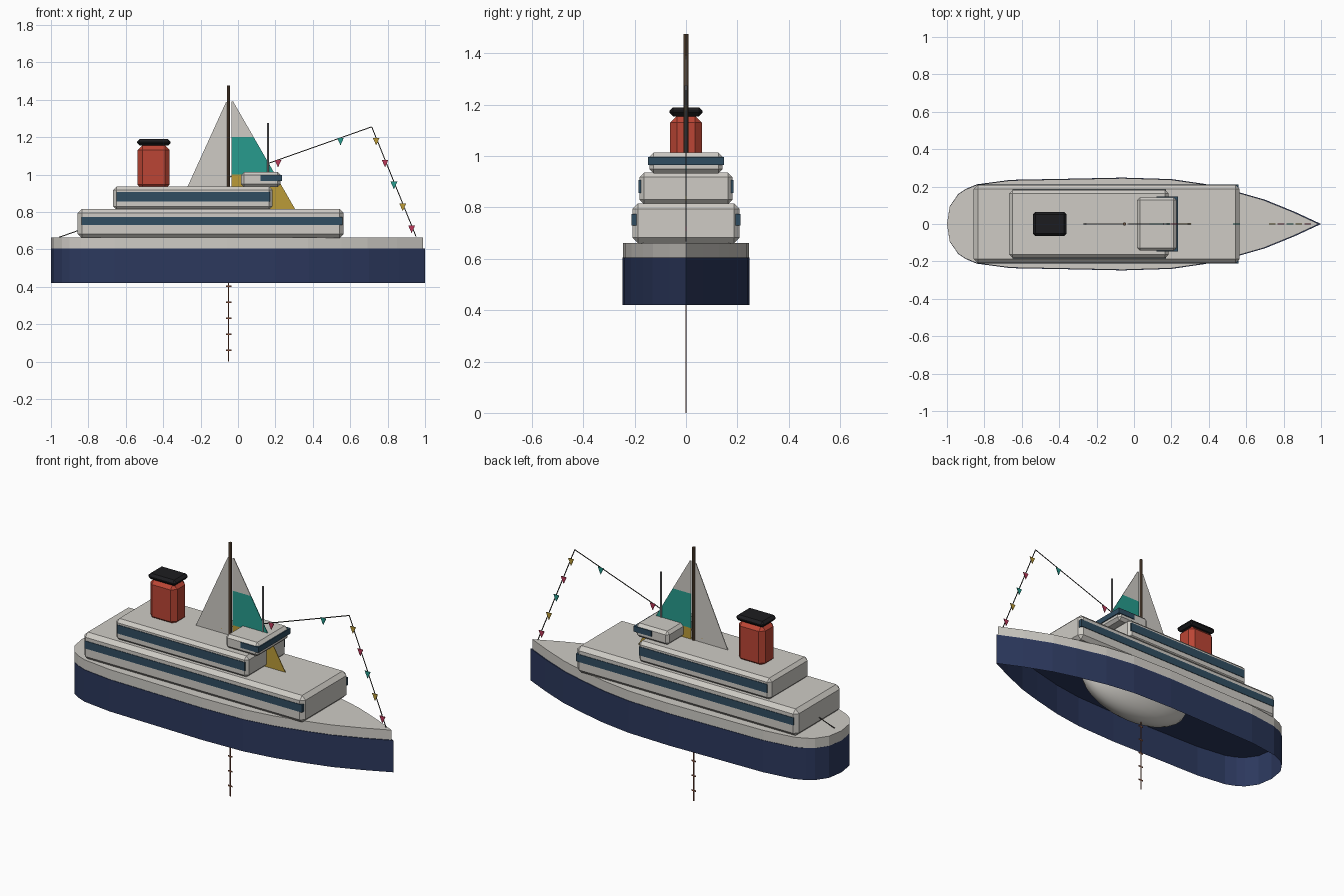
import bpy, bmesh
from mathutils import Vector

if "Cube" in bpy.data.objects:
    bpy.data.objects.remove(bpy.data.objects["Cube"])

COLOURS = {
    "navy": (0.025, 0.04, 0.11), "white": (0.62, 0.60, 0.56), "glass": (0.03, 0.075, 0.12),
    "red": (0.5, 0.06, 0.035), "black": (0.012, 0.012, 0.014), "wood": (0.14, 0.085, 0.05),
    "steel": (0.3, 0.3, 0.31), "teal": (0.02, 0.33, 0.27), "gold": (0.5, 0.33, 0.04),
    "pink": (0.5, 0.04, 0.1), "rope": (0.06, 0.055, 0.05), "rust": (0.25, 0.09, 0.05),
}
MATS = {}
for key, rgb in COLOURS.items():
    MATS[key] = bpy.data.materials.new(key)
    MATS[key].diffuse_color = (*rgb, 1)


def finish(name, bm, mat):
    bmesh.ops.recalc_face_normals(bm, faces=bm.faces)
    me = bpy.data.meshes.new(name)
    bm.to_mesh(me)
    bm.free()
    me.materials.append(MATS[mat])
    ob = bpy.data.objects.new(name, me)
    bpy.context.collection.objects.link(ob)
    return ob


def box(name, x, y, z, mat, bevel=0.0):
    """Box from x range, half width y, z range, with chamfered edges."""
    bm = bmesh.new()
    bmesh.ops.create_cube(bm, size=1)
    for v in bm.verts:
        v.co = (x[0] + (v.co.x + .5) * (x[1] - x[0]), v.co.y * 2 * y,
                z[0] + (v.co.z + .5) * (z[1] - z[0]))
    if bevel:
        bmesh.ops.bevel(bm, geom=bm.edges[:], offset=bevel, segments=1, affect='EDGES')
    return finish(name, bm, mat)


def plate(name, outline, mat, t=0.002):
    """Thin sheet in the x-z plane."""
    bm = bmesh.new()
    f = bm.faces.new([bm.verts.new((x, -t, z)) for x, z in outline])
    r = bmesh.ops.extrude_face_region(bm, geom=[f])
    for v in r["geom"]:
        if isinstance(v, bmesh.types.BMVert):
            v.co.y = t
    return finish(name, bm, mat)


def pole(name, x, z0, z1, r, mat):
    bm = bmesh.new()
    bmesh.ops.create_cone(bm, cap_ends=True, segments=10, radius1=r, radius2=r, depth=z1 - z0)
    bmesh.ops.translate(bm, verts=bm.verts, vec=(x, 0, (z0 + z1) / 2))
    return finish(name, bm, mat)


def strip(name, a, b, mat, w=0.0025):
    """Flat cord between two x-z points."""
    a, b = Vector(a), Vector(b)
    d = (b - a).normalized()
    n = Vector((-d.y, d.x)) * w
    return plate(name, [a + n, b + n, b - n, a - n], mat, 0.001)


# Hull outline, half plan mirrored about the centre line
HALF = [(-.985, .095), (-.94, .16), (-.9, .187), (-.84, .212), (-.66, .236), (-.35, .242),
        (-.06, .248), (.2, .24), (.38, .214), (.56, .17), (.7, .13), (.86, .065)]
OUTLINE = [(-1, 0)] + HALF + [(1, 0)] + [(x, -y) for x, y in reversed(HALF)]


def hull(name, z0, z1, mat, s):
    """Open-bottomed shell with a flat top."""
    bm = bmesh.new()
    low = [bm.verts.new((x * s if x > 0 else x, y * s, z0)) for x, y in OUTLINE]
    top = [bm.verts.new((x * s if x > 0 else x, y * s, z1)) for x, y in OUTLINE]
    n = len(low)
    for i in range(n):
        j = (i + 1) % n
        bm.faces.new((low[i], low[j], top[j], top[i]))
    bm.faces.new(top)
    return finish(name, bm, mat)


hull("hull", .42, .605, "navy", 1.0)
hull("hull_rim", .605, .662, "white", .988)

# Superstructure decks with window bands
box("lower_deck", (-.857, .565), .209, (.66, .816), "white", .022)
box("lower_windows", (-.838, .56), .212, (.73, .774), "glass")
box("upper_deck", (-.667, .185), .181, (.812, .936), "white", .018)
box("upper_windows", (-.65, .172), .184, (.857, .907), "glass")
box("bridge", (.016, .228), .143, (.933, 1.013), "white", .016)
box("bridge_windows", (.12, .234), .148, (.965, .997), "glass")

# Funnel
box("funnel", (-.537, -.365), .062, (.92, 1.157), "red", .026)
box("funnel_cap", (-.54, -.36), .065, (1.155, 1.189), "black", .014)

# Masts
pole("antenna", .16, 1.0, 1.275, .006, "steel")
pole("mast", -.05, .45, 1.475, .009, "wood")

# Sails, the front one in three coloured panels
plate("main_sail", [(-.056, 1.39), (-.065, 1.385), (-.345, .77), (-.056, .77)], "white")


def luff(z):
    return -.02 + (1.38 - z) * .576


for name, z1, z0, mat in [("top", 1.39, 1.2, "white"), ("middle", 1.2, 1.0, "teal"),
                          ("lower", 1.0, .76, "gold")]:
    plate("fore_sail_" + name, [(-.034, z1), (luff(z1), z1), (luff(z0), z0), (-.034, z0)], mat)

# Small boat hull showing through the open bottom
bm = bmesh.new()
bmesh.ops.create_uvsphere(bm, u_segments=24, v_segments=16, radius=1)
bmesh.ops.delete(bm, geom=[v for v in bm.verts if v.co.z > .01], context='VERTS')
for v in bm.verts:
    v.co = (v.co.x * .37, v.co.y * .13, .62 + v.co.z * .19)
for f in bm.faces:
    f.smooth = True
finish("inner_boat", bm, "white")

# Bunting: two cords with hanging pennants
POINTS = [(-.955, .665), (.715, 1.255), (.952, .668)]
k = 0
for a, b in zip(POINTS, POINTS[1:]):
    strip("bunting_cord", a, b, "rope")
    for i in range(5):
        p = Vector(a).lerp(Vector(b), .1 + .2 * i)
        plate("pennant", [(p.x - .018, p.y), (p.x + .018, p.y), (p.x, p.y - .04)],
              ("pink", "teal", "gold")[k % 3])
        k += 1

# Hanging line with small cross bars
strip("hanging_line", (-.05, 0), (-.05, .45), "rust", .003)
for i in range(5):
    z = .06 + .086 * i
    strip("line_bar", (-.065, z), (-.035, z), "rust", .004)

for m in bpy.data.materials:
    if m.users and not m.is_grease_pencil:
        m.use_nodes = True
        m.node_tree.nodes["Principled BSDF"].inputs["Base Color"].default_value = m.diffuse_color
